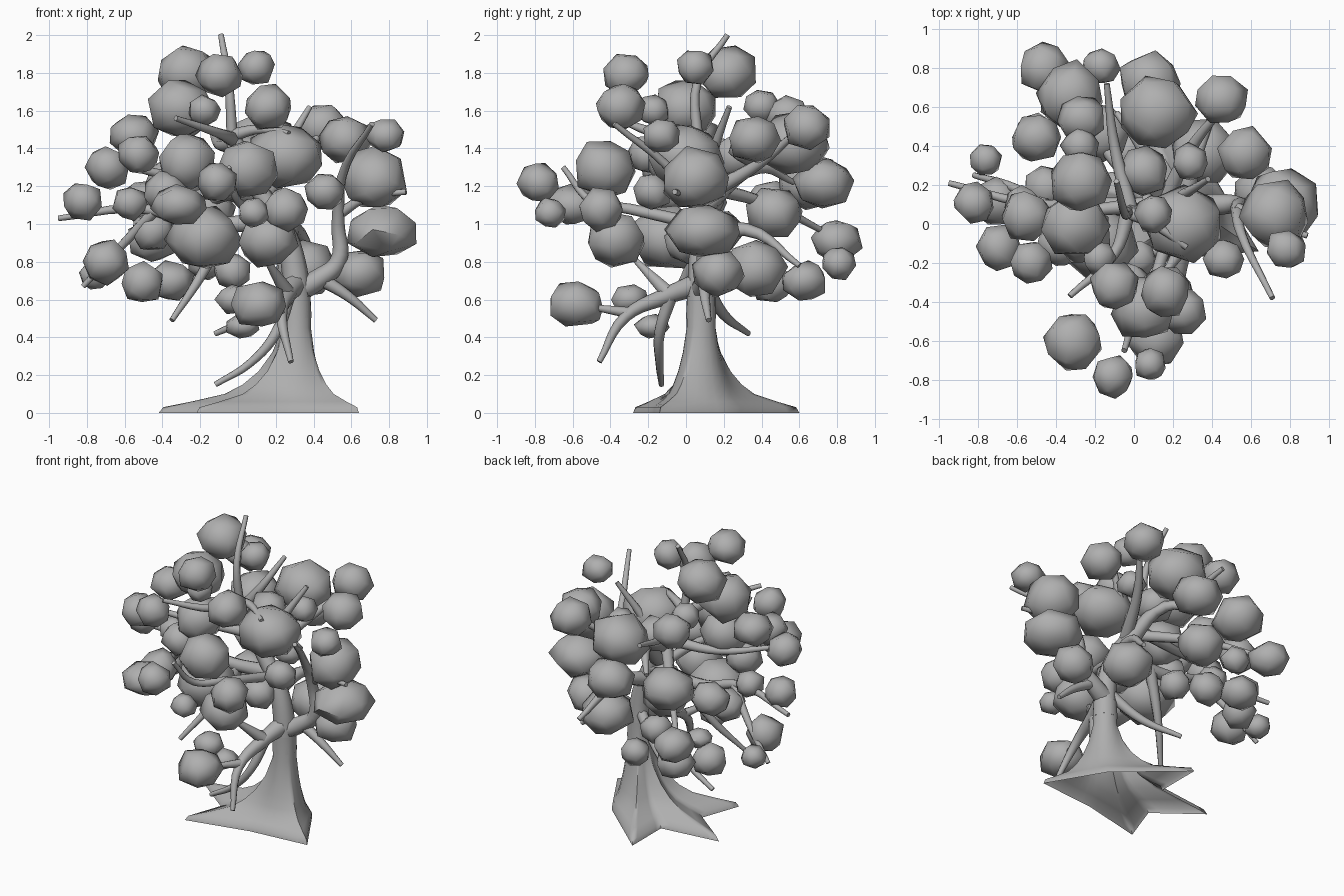
import bpy
import bmesh
import math
import random
from mathutils import Vector

random.seed(4)
if "Cube" in bpy.data.objects:
    bpy.data.objects.remove(bpy.data.objects["Cube"], do_unlink=True)

# One plain grey for the whole tree
grey = bpy.data.materials.new("plain_grey")
grey.use_nodes = True
grey.diffuse_color = (.43, .43, .43, 1)
shader = next(n for n in grey.node_tree.nodes if n.type == "BSDF_PRINCIPLED")
shader.inputs["Base Color"].default_value = grey.diffuse_color


def finish(obj, angle):
    """Assign the material and smooth everything below the given angle."""
    obj.data.materials.clear()
    obj.data.materials.append(grey)
    bpy.ops.object.select_all(action="DESELECT")
    obj.select_set(True)
    bpy.context.view_layer.objects.active = obj
    bpy.ops.object.shade_smooth_by_angle(angle=math.radians(angle))


def mesh_object(name, bm):
    bmesh.ops.recalc_face_normals(bm, faces=bm.faces[:])
    mesh = bpy.data.meshes.new(name)
    bm.to_mesh(mesh)
    bm.free()
    obj = bpy.data.objects.new(name, mesh)
    bpy.context.collection.objects.link(obj)
    return obj


def branch(name, *path, thick=.04, tip=.015):
    """Tapered tube that bends smoothly through the path points."""
    curve = bpy.data.curves.new(name, "CURVE")
    curve.dimensions = "3D"
    curve.bevel_depth = 1
    curve.bevel_resolution = 2
    curve.resolution_u = 5
    curve.use_fill_caps = True
    spline = curve.splines.new("BEZIER")
    spline.bezier_points.add(len(path) - 1)
    for i, (point, place) in enumerate(zip(spline.bezier_points, path)):
        point.co = place
        point.handle_left_type = point.handle_right_type = "AUTO"
        point.radius = thick + (tip - thick) * i / (len(path) - 1)
    obj = bpy.data.objects.new(name, curve)
    bpy.context.collection.objects.link(obj)
    bpy.ops.object.select_all(action="DESELECT")
    obj.select_set(True)
    bpy.context.view_layer.objects.active = obj
    bpy.ops.object.convert(target="MESH")
    finish(bpy.context.view_layer.objects.active, 60)


def leaf_clump(side, x, y, z, size, flat=.95):
    """Faceted ball: convex hull of evenly spread, slightly shaken points."""
    bm = bmesh.new()
    count = 20
    spin = random.uniform(0, math.tau)
    tilt = Vector([random.uniform(-1, 1) for axis in "xyz"]).to_track_quat("Z", "Y")
    for i in range(count):
        height = 1 - (2 * i + 1) / count
        turn = spin + i * math.pi * (3 - math.sqrt(5))
        ring = math.sqrt(1 - height * height)
        p = Vector((ring * math.cos(turn), ring * math.sin(turn), height))
        p = tilt @ p * size * random.uniform(1, 1.15)
        bm.verts.new((x + p.x, y + p.y, z + p.z * flat))
    bmesh.ops.convex_hull(bm, input=bm.verts[:])
    finish(mesh_object(side + "_leaf_clump", bm), 58)


# Trunk foot, open below: rings blend from a four-pointed root outline to a round stem
centre = Vector((.31, .08))
outline = [Vector(p) - centre for p in (
    (.64, -.14), (.42, .23), (0, .6), (0, .28),
    (-.42, .23), (-.12, 0), (-.22, -.28), (.22, -.18))]
steps = 6
foot = [a.lerp(b, i / steps) for a, b in zip(outline, outline[1:] + outline[:1])
        for i in range(steps)]
bm = bmesh.new()
rings = []
for z, radius, spread in ((0, .11, 1), (.03, .11, .96), (.06, .11, .72), (.1, .11, .44),
                          (.15, .105, .29), (.22, .095, .17), (.32, .085, .07),
                          (.45, .077, 0), (.62, .075, 0)):
    ring = []
    for p in foot:
        p = centre + p.normalized() * (radius + (p.length - radius) * spread)
        ring.append(bm.verts.new((p.x, p.y, z)))
    rings.append(ring)
for low, high in zip(rings, rings[1:]):
    for i in range(len(foot)):
        j = (i + 1) % len(foot)
        bm.faces.new((low[i], low[j], high[j], high[i]))
finish(mesh_object("trunk_with_roots", bm), 60)

# Main stem and limbs
branch("main_stem", (.31, .08, .5), (.3, .08, .75), (.24, .08, .97), (.1, .08, 1.2),
       (-.03, .06, 1.48), thick=.08, tip=.035)
branch("top_twig", (-.03, .06, 1.45), (-.05, .06, 1.75), (-.09, .22, 2), thick=.03)
branch("left_limb", (.3, .08, .64), (.43, .1, .71), (.53, .1, .8), (.53, .08, 1),
       (.55, -.05, 1.25), (.71, -.38, 1.53), thick=.065)
branch("left_low_branch", (.42, .1, .72), (.58, .1, .62), (.73, .12, .49))
branch("left_twig", (.53, .08, 1.05), (.7, 0, 1.15), (.89, -.06, 1.17), thick=.03)
branch("front_low_limb", (.3, .06, .68), (.26, -.1, .62), (.23, -.32, .51),
       (.28, -.46, .27), thick=.06)
branch("front_hanging_branch", (.27, -.08, .62), (.2, -.14, .42), (.06, -.14, .26),
       (-.12, -.13, .15), thick=.035)
branch("front_stub", (.26, -.1, .64), (.15, -.27, .81), thick=.04)
branch("front_clump_stalk", (.23, -.3, .53), (.14, -.5, .56), thick=.03)
branch("front_limb", (.2, .06, 1), (.1, -.3, 1.08), (0, -.5, 1.12), (-.05, -.65, 1.3),
       thick=.035)
branch("right_limb", (.2, .08, 1.02), (-.2, .1, 1), (-.5, .1, 1.08), (-.95, .21, 1.03),
       thick=.05)
branch("right_high_limb", (.05, .1, 1.25), (-.3, .05, 1.25), (-.65, -.08, 1.32))
branch("right_hanging_branch", (-.05, .1, 1), (-.2, 0, .72), (-.35, -.15, .49))
branch("right_low_twig", (-.45, .1, 1.06), (-.65, .2, .85), (-.82, .25, .67), thick=.03)
branch("back_limb", (.25, .08, .92), (.31, .32, .97), (.42, .6, .78), thick=.055)
branch("back_high_limb", (.15, .1, 1.1), (.05, .38, 1.3), (-.09, .57, 1.22), thick=.055)
branch("back_right_limb", (.08, .1, 1.2), (-.2, .45, 1.1), (-.45, .75, .95))
branch("back_low_branch", (.3, .09, .7), (.1, .2, .52), (-.12, .33, .42))
branch("back_left_limb", (.15, .1, 1.15), (.3, .4, 1.33), (.46, .6, 1.5), thick=.045)
branch("upper_left_branch", (.12, .1, 1.17), (.25, .15, 1.4), (.38, .23, 1.62))
branch("upper_front_branch", (-.03, .06, 1.45), (-.1, -.15, 1.48), (-.33, -.37, 1.56))
branch("upper_left_twig", (-.03, .06, 1.47), (.1, 0, 1.5), (.27, -.12, 1.48), thick=.035)
branch("upper_back_branch", (-.02, .08, 1.42), (-.1, .4, 1.42), (-.14, .72, 1.5))

# Crown
leaf_clump("top", x=-.1, y=-.32, z=1.79, size=.12, flat=.9)
leaf_clump("top", x=.1, y=.05, z=1.83, size=.095)
leaf_clump("top", x=-.27, y=.22, z=1.8, size=.155, flat=.9)
leaf_clump("top", x=-.3, y=0, z=1.61, size=.165, flat=.9)
leaf_clump("top", x=-.18, y=-.17, z=1.6, size=.085)
leaf_clump("top", x=.16, y=-.35, z=1.62, size=.125)
leaf_clump("top", x=-.27, y=.54, z=1.57, size=.115)
leaf_clump("top", x=-.28, y=.4, z=1.62, size=.09)

# Front
leaf_clump("front", x=-.11, y=-.78, z=1.22, size=.105)
leaf_clump("front", x=.08, y=-.72, z=1.06, size=.08)
leaf_clump("front", x=-.31, y=-.6, z=1.1, size=.14, flat=.75)
leaf_clump("front", x=.05, y=-.43, z=1.29, size=.16)
leaf_clump("front", x=.25, y=-.45, z=1.08, size=.115)
leaf_clump("front", x=.16, y=-.37, z=.92, size=.15)
leaf_clump("front", x=.11, y=-.58, z=.57, size=.145, flat=.85)
leaf_clump("front", x=-.02, y=-.3, z=.6, size=.095, flat=.8)
leaf_clump("front", x=.02, y=-.18, z=.46, size=.085, flat=.7)

# Middle
leaf_clump("middle", x=.25, y=0, z=1.36, size=.19, flat=.85)
leaf_clump("middle", x=-.27, y=-.05, z=1.33, size=.15)
leaf_clump("middle", x=.05, y=.27, z=1.36, size=.12)
leaf_clump("middle", x=-.38, y=-.1, z=1.17, size=.115)
leaf_clump("middle", x=-.18, y=-.1, z=.93, size=.19, flat=.85)
leaf_clump("middle", x=.17, y=0, z=.9, size=.11)

# Left
leaf_clump("left", x=.78, y=-.13, z=1.47, size=.1, flat=.9)
leaf_clump("left", x=.72, y=.05, z=1.24, size=.175, flat=.9)
leaf_clump("left", x=.46, y=-.18, z=1.17, size=.1)
leaf_clump("left", x=.76, y=.09, z=.96, size=.185, flat=.75)
leaf_clump("left", x=.65, y=.17, z=.74, size=.135, flat=.85)
leaf_clump("left", x=.57, y=.36, z=1.45, size=.135, flat=.9)
leaf_clump("left", x=.45, y=.64, z=1.51, size=.13, flat=.9)
leaf_clump("left", x=.29, y=.32, z=1.4, size=.09)

# Right
leaf_clump("right", x=-.55, y=.04, z=1.47, size=.125, flat=.85)
leaf_clump("right", x=-.53, y=-.2, z=1.37, size=.105)
leaf_clump("right", x=-.69, y=-.12, z=1.3, size=.115)
leaf_clump("right", x=-.82, y=.11, z=1.12, size=.1)
leaf_clump("right", x=-.7, y=.12, z=.8, size=.12)
leaf_clump("right", x=-.76, y=.33, z=.73, size=.08)
leaf_clump("right", x=-.57, y=.1, z=1.11, size=.09)
leaf_clump("right", x=-.5, y=.44, z=1.11, size=.12)
leaf_clump("right", x=-.45, y=.19, z=.96, size=.11)
leaf_clump("right", x=-.5, y=.45, z=.69, size=.11)

# Back
leaf_clump("back", x=-.46, y=.8, z=.91, size=.13, flat=.85)
leaf_clump("back", x=-.17, y=.81, z=.79, size=.09)
leaf_clump("back", x=-.32, y=.66, z=1.22, size=.165, flat=.85)
leaf_clump("back", x=.12, y=.57, z=1.42, size=.19, flat=.85)
leaf_clump("back", x=.08, y=.73, z=1.21, size=.15, flat=.85)
leaf_clump("back", x=-.17, y=.47, z=1.06, size=.145, flat=.9)
leaf_clump("back", x=.36, y=.37, z=.76, size=.165, flat=.9)
leaf_clump("back", x=-.36, y=.63, z=.7, size=.12, flat=.85)
leaf_clump("back", x=-.03, y=.37, z=.75, size=.1)
